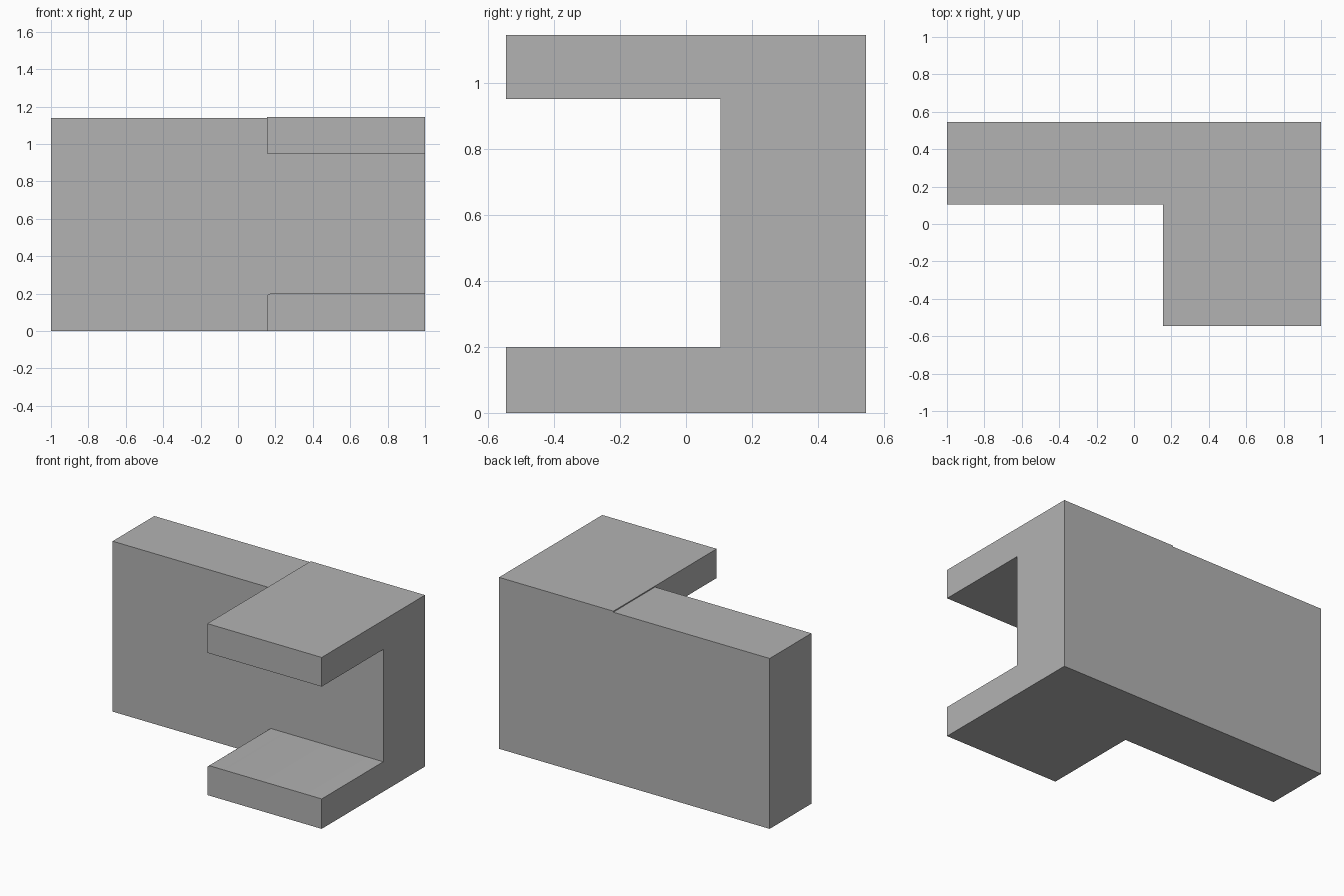
import bpy
import bmesh
from mathutils import Vector

default = bpy.data.objects.get("Cube")
if default:
    bpy.data.objects.remove(default, do_unlink=True)

# Single plain grey
grey = bpy.data.materials.new("plain grey")
grey.use_nodes = True
colour = (0.45, 0.45, 0.45, 1)
grey.diffuse_color = colour
grey.node_tree.nodes["Principled BSDF"].inputs["Base Color"].default_value = colour

# Key planes
STEP_X = 0.155       # where the thick end begins
WALL_Y = 0.105       # front of the wall
DEPTH = 0.545        # half of the full depth
TOP = 1.145
WALL_TOP = 1.138     # the wall stops just below the thick end
ARM_LOW, ARM_HIGH = 0.2, 0.95


def block(name, low, high, round_edge=0):
    """Box between two corners; optionally rounds its upper -x edge."""
    low, high = Vector(low), Vector(high)
    bm = bmesh.new()
    bmesh.ops.create_cube(bm, size=1)
    for v in bm.verts:
        v.co = (low + high) / 2 + v.co * (high - low)
    if round_edge:
        edges = [e for e in bm.edges
                 if all(v.co.x < low.x + 1e-4 and v.co.z > high.z - 1e-4
                        for v in e.verts)]
        bmesh.ops.bevel(bm, geom=edges, offset=round_edge, segments=4,
                        profile=0.5, affect='EDGES')
    mesh = bpy.data.meshes.new(name)
    bm.to_mesh(mesh)
    bm.free()
    mesh.materials.append(grey)
    obj = bpy.data.objects.new(name, mesh)
    bpy.context.collection.objects.link(obj)
    return obj


# Long wall and the taller post at its end
block("back_wall", (-1, WALL_Y, 0), (STEP_X, DEPTH, WALL_TOP))
block("end_post", (STEP_X, WALL_Y, 0), (1, DEPTH, TOP))

# Two arms reaching forward; the lower one has a softened inner edge
block("upper_arm", (STEP_X, -DEPTH, ARM_HIGH), (1, WALL_Y, TOP))
lower = block("lower_arm", (STEP_X, -DEPTH, 0), (1, WALL_Y, ARM_LOW), 0.02)

bpy.ops.object.select_all(action='DESELECT')
lower.select_set(True)
bpy.context.view_layer.objects.active = lower
bpy.ops.object.shade_smooth_by_angle()
